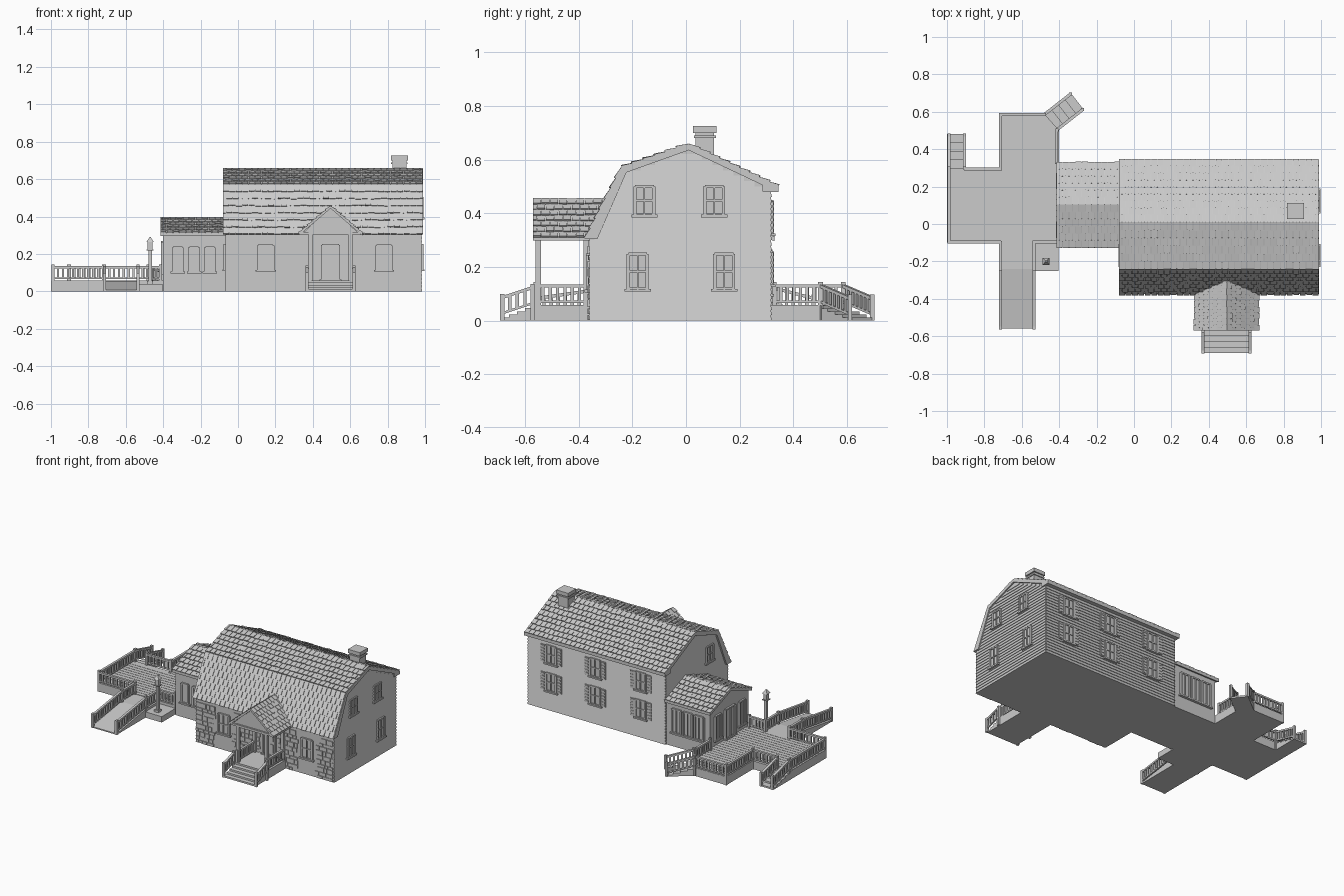
import bpy, bmesh, math, random
from mathutils import Matrix, Vector

random.seed(4)
cube = bpy.data.objects.get("Cube")
if cube:
    bpy.data.objects.remove(cube, do_unlink=True)

GREY = (0.6, 0.6, 0.6, 1)
mat = bpy.data.materials.new("light grey")
mat.use_nodes = True
mat.diffuse_color = GREY
mat.node_tree.nodes["Principled BSDF"].inputs["Base Color"].default_value = GREY
UP = Vector((0, 0, 1))


def finish(bm, name):
    bmesh.ops.recalc_face_normals(bm, faces=bm.faces)
    mesh = bpy.data.meshes.new(name)
    bm.to_mesh(mesh)
    bm.free()
    mesh.materials.append(mat)
    obj = bpy.data.objects.new(name, mesh)
    bpy.context.collection.objects.link(obj)


def slab(bm, origin, a, b, c):
    """Sheared box spanned by three edge vectors."""
    m = Matrix((a, b, c)).transposed().to_4x4()
    m.translation = Vector(origin) + (Vector(a) + Vector(b) + Vector(c)) / 2
    bmesh.ops.create_cube(bm, size=1, matrix=m)


def box(bm, x0, x1, y0, y1, z0, z1, m=None):
    t = Matrix.Translation(((x0 + x1) / 2, (y0 + y1) / 2, (z0 + z1) / 2))
    s = Matrix.Diagonal((x1 - x0, y1 - y0, z1 - z0, 1))
    bmesh.ops.create_cube(bm, size=1, matrix=(m or Matrix()) @ t @ s)


def prism(bm, points, direction):
    face = bm.faces.new([bm.verts.new(p) for p in points])
    ext = bmesh.ops.extrude_face_region(bm, geom=[face], use_keep_orig=True)
    verts = [g for g in ext["geom"] if isinstance(g, bmesh.types.BMVert)]
    bmesh.ops.translate(bm, verts=verts, vec=direction)


def shingles(bm, start, along, up, row=0.042, tab=0.034, thick=0.008):
    """Staggered overlapping tabs covering a sloped rectangle."""
    start, along, up = Vector(start), Vector(along), Vector(up)
    n = along.cross(up).normalized()
    n = n if n.z > 0 else -n
    rows = max(1, round(up.length / row))
    count = round(along.length / tab)
    a, u = along / count, up / rows
    for r in range(rows):
        for i in range(count + r % 2):
            lo = max(0, i - 0.5 * (r % 2))
            hi = min(count, i + 1 - 0.5 * (r % 2))
            t = thick * random.uniform(0.7, 1.1)
            drop = u * random.uniform(0, 0.12) if r else u * 0
            slab(bm, start + a * lo + u * r - drop,
                 a * (hi - lo - 0.1), u + drop - n * t * 0.8, n * t)


def rail(bm, p, q, z0=0.058, z1=0.058):
    """Railing with balusters and end posts, sloping when z0 and z1 differ."""
    p, q = Vector((*p, z0)), Vector((*q, z1))
    d = q - p
    flat = Vector((d.x, d.y, 0))
    side = flat.normalized().cross(UP)
    for width, z, h in ((0.016, 0.065, 0.012), (0.01, 0.008, 0.009)):
        slab(bm, p - side * width / 2 + UP * z, d, side * width, UP * h)
    n = max(2, round(flat.length / 0.026))
    step = flat.normalized()
    for i in range(1, n):
        slab(bm, p + d * i / n - side * 0.005 - step * 0.006 + UP * 0.01,
             step * 0.012, side * 0.01, UP * 0.06)
    for e in (p, q):
        box(bm, e.x - 0.008, e.x + 0.008, e.y - 0.008, e.y + 0.008, 0, e.z + 0.085)


def stairs(bm, m, width, length, height, n):
    """Solid steps descending along local -y from the origin."""
    for i in range(n):
        box(bm, -width / 2, width / 2, -length * (i + 1) / n, 0.01 - length * i / n,
            0, height * (n - i) / (n + 1), m)


def wall_frame(x, y, z, degrees):
    return Matrix.Translation((x, y, z)) @ Matrix.Rotation(math.radians(degrees), 4, "Z")


def window(bm, m, w, h, cols=2, rows=2, shutters=False):
    """Framed window; local -y is outward, origin at bottom centre."""
    k = w / 2
    box(bm, -k, k, -0.006, 0.01, 0, h, m)
    for i in range(cols + 1):
        x, t = -k + w * i / cols, 0.006 if i in (0, cols) else 0.003
        box(bm, x - t, x + t, -0.013, 0.01, 0, h, m)
    for j in range(rows + 1):
        z, t = h * j / rows, 0.005 if j in (0, rows) else 0.003
        box(bm, -k, k, -0.012, 0.01, z - t, z + t, m)
    box(bm, -k - 0.014, k + 0.014, -0.018, 0.01, -0.01, 0, m)
    if shutters:
        for s in (-1, 1):
            c = s * (k + 0.025)
            box(bm, c - 0.017, c + 0.017, -0.009, 0.01, 0, h, m)
            for j in range(6):
                z = h * (j + 0.3) / 6
                box(bm, c - 0.012, c + 0.012, -0.012, 0, z, z + h / 12, m)


# Main house body with a one-sided gambrel outline
X0, X1, FRONT, BACK = -0.065, 0.98, -0.36, 0.315
bm = bmesh.new()
outline = [(FRONT, 0), (BACK, 0), (BACK, 0.49), (0.01, 0.645), (-0.225, 0.56),
           (-0.345, 0.31), (FRONT, 0.305)]
prism(bm, [(X0, y, z) for y, z in outline], (X1 - X0, 0, 0))
finish(bm, "house_walls")

# Lapped siding on the back and both ends
bm = bmesh.new()
ROW = 0.02
for r in range(31):
    z, top = r * ROW, (r + 1) * ROW
    lo = FRONT if top < 0.31 else -0.345 + (top - 0.31) * 0.48
    lo = lo if top < 0.56 else -0.225 + (top - 0.56) * 2.76
    hi = BACK if top < 0.49 else BACK - (top - 0.49) * 1.97
    for x, s in ((X0, -1), (X1, 1)):
        slab(bm, (x, lo, z), (0, hi - lo, 0), (-s * 0.004, 0, ROW), (s * 0.005, 0, 0))
    if top < 0.49:
        slab(bm, (X0, BACK, z), (X1 - X0, 0, 0), (0, -0.004, ROW), (0, 0.005, 0))
finish(bm, "siding")

# Stonework on the front wall
bm = bmesh.new()
z = 0.002
while z < 0.28:
    h, x = random.uniform(0.018, 0.036), X0
    while x < X1 - 0.01:
        w = min(random.uniform(0.02, 0.06), X1 - x)
        if not any(abs(x + w / 2 - c) < 0.055 + w / 2 for c in (0.148, 0.495, 0.78)) or z > 0.26:
            box(bm, x, x + w - 0.004, FRONT - random.uniform(0.003, 0.007), FRONT + 0.01, z, z + h - 0.004)
        x += w
    z += h
finish(bm, "front_stonework")

# Main roof
bm = bmesh.new()
outline = [(-0.375, 0.305), (-0.24, 0.572), (0.01, 0.658), (0.345, 0.5), (0.345, 0.48),
           (0.285, 0.48), (0.285, 0.505), (0.01, 0.635), (-0.222, 0.552), (-0.33, 0.305)]
prism(bm, [(-0.08, y, z) for y, z in outline], (1.07, 0, 0))
finish(bm, "main_roof")
bm = bmesh.new()
for a, b in ((0, 1), (1, 2), (3, 2)):
    (ya, za), (yb, zb) = outline[a], outline[b]
    shingles(bm, (-0.08, ya, za), (1.07, 0, 0), (0, yb - ya, zb - za))
finish(bm, "main_roof_shingles")

# Chimney
bm = bmesh.new()
for grow, z0, z1 in ((0, 0.5, 0.7), (0.006, 0.68, 0.69), (0.008, 0.7, 0.725)):
    box(bm, 0.825 - grow, 0.9 + grow, 0.035 - grow, 0.105 + grow, z0, z1)
finish(bm, "chimney")

# House windows
bm = bmesh.new()
for x in (0.148, 0.78):
    window(bm, wall_frame(x, FRONT, 0.115, 0), 0.08, 0.13)
for y, z, h in ((-0.155, 0.395, 0.105), (0.105, 0.395, 0.105), (-0.18, 0.118, 0.13), (0.142, 0.118, 0.13)):
    window(bm, wall_frame(X1, y, z, 90), 0.07, h)
    if y < 0:
        window(bm, wall_frame(X0, y, z, -90), 0.07, h)
for x in (0.12, 0.465, 0.8):
    for z in (0.135, 0.325):
        window(bm, wall_frame(x, BACK, z, 180), 0.075, 0.12, shutters=True)
finish(bm, "house_windows")

# Entrance door
bm = bmesh.new()
window(bm, wall_frame(0.495, FRONT, 0.062, 0), 0.09, 0.185, 1, 1)
for x in (0.465, 0.5):
    for z in (0.08, 0.16):
        box(bm, x, x + 0.025, FRONT - 0.01, FRONT, z, z + 0.06)
finish(bm, "front_door")

# Porch with gabled roof, columns, steps and rails
bm = bmesh.new()
box(bm, 0.375, 0.615, -0.57, FRONT, 0, 0.058)
stairs(bm, wall_frame(0.495, -0.57, 0, 0), 0.24, 0.12, 0.058, 4)
finish(bm, "porch_floor_and_steps")
bm = bmesh.new()
for x in (0.388, 0.602):
    for y in (-0.55, -0.372):
        box(bm, x - 0.01, x + 0.01, y - 0.01, y + 0.01, 0.05, 0.315)
    box(bm, x - 0.011, x + 0.011, -0.56, FRONT, 0.3, 0.32)
box(bm, 0.378, 0.612, -0.561, -0.539, 0.3, 0.32)
finish(bm, "porch_columns")
bm = bmesh.new()
prism(bm, [(0.35, -0.555, 0.315), (0.64, -0.555, 0.315), (0.495, -0.555, 0.45)], (0, 0.27, 0))
for s in (-1, 1):
    eave = Vector((0.495 + s * 0.17, -0.57, 0.31))
    slope = Vector((-s * 0.17, 0, 0.145))
    slab(bm, eave, slope, (0, 0.29, 0), (0, 0, -0.012))
    shingles(bm, eave, (0, 0.29, 0), slope, row=0.032)
box(bm, 0.335, 0.655, -0.565, -0.34, 0.305, 0.318)
finish(bm, "porch_roof")
bm = bmesh.new()
for x in (0.385, 0.605):
    rail(bm, (x, -0.56), (x, -0.37))
for x in (0.37, 0.62):
    rail(bm, (x, -0.572), (x, -0.685), 0.052, 0.015)
finish(bm, "porch_rails")

# Sunroom wing
bm = bmesh.new()
outline = [(-0.11, 0), (0.31, 0), (0.31, 0.315), (0.1, 0.39), (-0.11, 0.315)]
prism(bm, [(-0.4, y, z) for y, z in outline], (0.34, 0, 0))
finish(bm, "sunroom_walls")
bm = bmesh.new()
for y, run in ((-0.125, 0.23), (0.33, -0.225)):
    slab(bm, (-0.415, y, 0.312), (0.35, 0, 0), (0, run, 0.085), (0, 0, -0.016))
    shingles(bm, (-0.415, y, 0.312), (0.345, 0, 0), (0, run, 0.085))
finish(bm, "sunroom_roof")
bm = bmesh.new()
for x in (-0.322, -0.235, -0.15):
    window(bm, wall_frame(x, -0.11, 0.105, 0), 0.05, 0.13, 1, 1)
    window(bm, wall_frame(x, 0.31, 0.1, 180), 0.065, 0.16, 2, 1)
for y in (-0.03, 0.23):
    window(bm, wall_frame(-0.4, y, 0.1, -90), 0.06, 0.16, 2, 1)
window(bm, wall_frame(-0.4, 0.1, 0.065, -90), 0.1, 0.2, 2, 1)
finish(bm, "sunroom_windows_and_door")

# Deck platforms, ramp and steps
DECK = 0.056
DIAGONAL = wall_frame(-0.445, 0.545, 0, 128)
bm = bmesh.new()
prism(bm, [(-0.72, -0.1, 0), (-0.4, -0.1, 0), (-0.4, 0.5, 0), (-0.48, 0.59, 0), (-0.72, 0.59, 0)], (0, 0, DECK))
box(bm, -1, -0.72, -0.1, 0.3, 0, DECK)
prism(bm, [(-0.72, -0.1, 0), (-0.72, -0.1, DECK), (-0.72, -0.24, DECK), (-0.72, -0.56, 0.008), (-0.72, -0.56, 0)], (0.19, 0, 0))
stairs(bm, wall_frame(-0.95, 0.3, 0, 180), 0.1, 0.18, DECK, 4)
stairs(bm, DIAGONAL, 0.115, 0.18, DECK, 4)
finish(bm, "deck")
bm = bmesh.new()
for i in range(24):
    y = -0.1 + i * 0.0288
    left = -1 if y < 0.27 else -0.72
    right = -0.4 if y < 0.47 else -0.4 - (y - 0.47) * 0.83
    box(bm, left, right, y, y + 0.026, 0.05, DECK + 0.003)
finish(bm, "deck_planks")

# Deck rails
bm = bmesh.new()
for p, q in (((-0.99, -0.095), (-0.72, -0.095)), ((-0.99, -0.095), (-0.99, 0.295)),
             ((-0.9, 0.295), (-0.715, 0.295)), ((-0.715, 0.295), (-0.715, 0.585)),
             ((-0.715, 0.585), (-0.48, 0.585)), ((-0.415, 0.5), (-0.415, 0.33)),
             ((-0.535, -0.095), (-0.415, -0.095))):
    rail(bm, p, q)
for x in (-0.715, -0.535):
    rail(bm, (x, -0.1), (x, -0.24))
    rail(bm, (x, -0.24), (x, -0.555), 0.058, 0.012)
for x in (-0.99, -0.905):
    rail(bm, (x, 0.3), (x, 0.475), 0.058, 0.012)
for s in (-0.053, 0.053):
    rail(bm, (DIAGONAL @ Vector((s, 0, 0))).xy, (DIAGONAL @ Vector((s, -0.175, 0))).xy, 0.058, 0.012)
finish(bm, "deck_rails")

# Lamp on its low platform
bm = bmesh.new()
box(bm, -0.53, -0.405, -0.25, -0.1, 0, 0.04)
finish(bm, "lamp_platform")
bm = bmesh.new()
for r, z0, z1 in ((0.016, 0.04, 0.055), (0.009, 0.05, 0.22), (0.013, 0.22, 0.265), (0.018, 0.218, 0.224)):
    box(bm, -0.47 - r, -0.47 + r, -0.2 - r, -0.2 + r, z0, z1)
bmesh.ops.create_cone(bm, cap_ends=True, segments=4, radius1=0.027, radius2=0.005, depth=0.025,
                      matrix=wall_frame(-0.47, -0.2, 0.277, 45))
finish(bm, "lamp_post")
